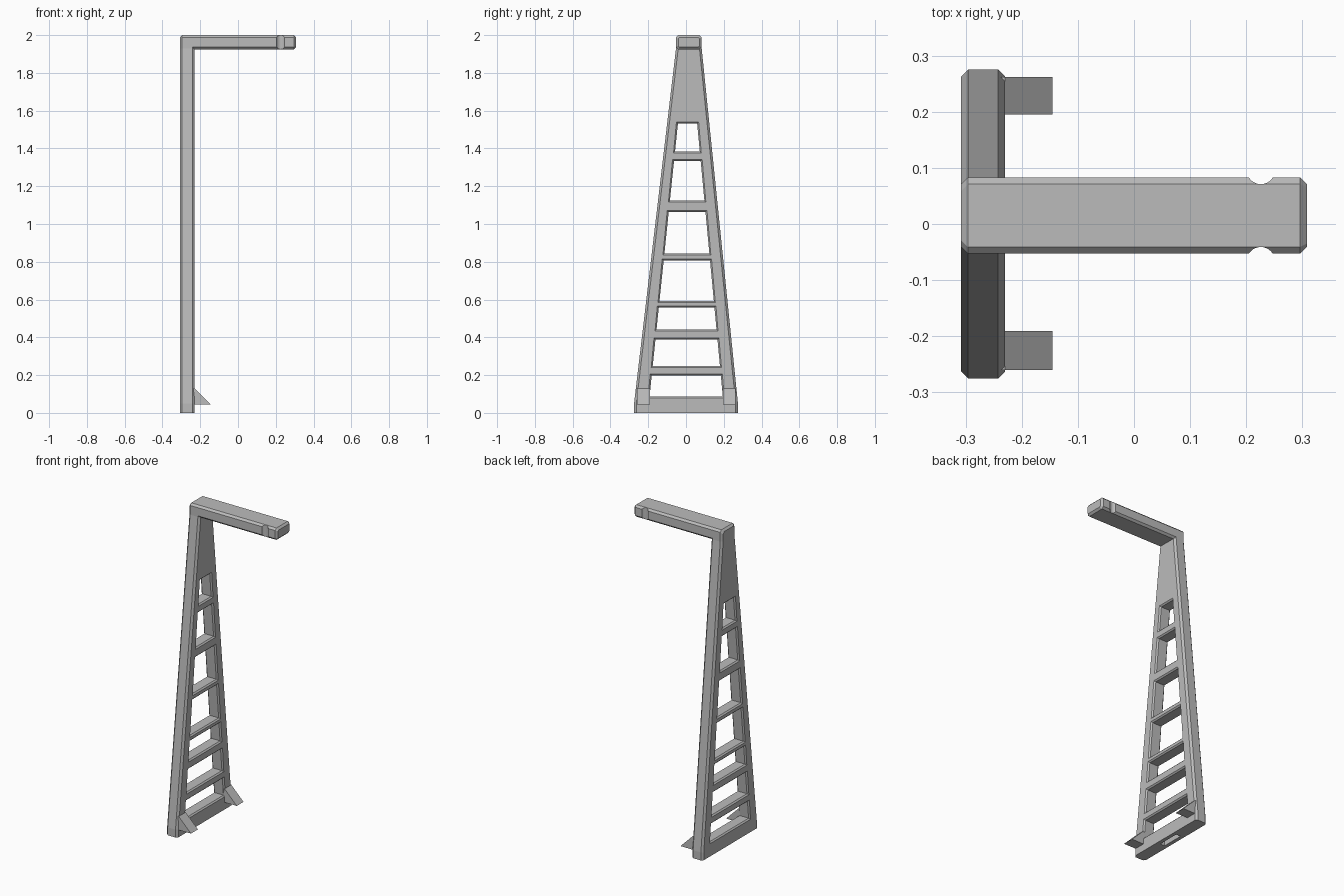
import bpy, bmesh

cube = bpy.data.objects.get("Cube")
if cube:
    bpy.data.objects.remove(cube, do_unlink=True)

grey = bpy.data.materials.new("plain_grey")
grey.use_nodes = True
COLOR = (0.5, 0.5, 0.5, 1)
grey.diffuse_color = COLOR
grey.node_tree.nodes["Principled BSDF"].inputs["Base Color"].default_value = COLOR

BACK, FRONT, C = -0.308, -0.23, 0.012     # tower faces and chamfer size
Y0, Y1, TOP, ARM_Z = -0.053, 0.083, 2.0, 1.925


def loft(bm, sections):
    """Join (x, [(y, z), ...]) sections into a closed solid."""
    rings = [[bm.verts.new((x, y, z)) for y, z in pts] for x, pts in sections]
    for a, b in zip(rings, rings[1:]):
        n = len(a)
        for i in range(n):
            j = (i + 1) % n
            bm.faces.new((a[i], a[j], b[j], b[i]))
    bm.faces.new(rings[0][::-1])
    bm.faces.new(rings[-1])


def finish(bm, name):
    bmesh.ops.recalc_face_normals(bm, faces=bm.faces[:])
    me = bpy.data.meshes.new(name)
    bm.to_mesh(me)
    bm.free()
    me.materials.append(grey)
    ob = bpy.data.objects.new(name, me)
    bpy.context.collection.objects.link(ob)
    return ob


def cut(ob, cutter):
    mod = ob.modifiers.new("cut", "BOOLEAN")
    mod.object = cutter
    mod.operation = "DIFFERENCE"
    mod.solver = "EXACT"
    bpy.context.view_layer.objects.active = ob
    bpy.ops.object.modifier_apply(modifier=mod.name)
    bpy.data.objects.remove(cutter, do_unlink=True)


# Tapered tower with chamfered sides
def tower_profile(inset):
    pts = [(-0.275, 0), (0.275, 0), (0.275, 0.05), (Y1, 1.93), (Y1, TOP - C),
           (Y1 - C, TOP), (Y0 + C, TOP), (Y0, TOP - C), (Y0, 1.93), (-0.275, 0.05)]
    return [(y - inset * (1 if y > 0 else -1), z - (inset if z > 1.95 else 0))
            for y, z in pts]


bm = bmesh.new()
loft(bm, [(BACK, tower_profile(C)), (BACK + C, tower_profile(0)),
          (FRONT - C, tower_profile(0)), (FRONT, tower_profile(C))])
tower = finish(bm, "ladder_tower")


# Windows between the rungs, flared at both faces
def window(z0, z1, grow):
    def left(z): return -0.202 + 0.104 * z - grow
    def right(z): return 0.203 - 0.094 * z + grow
    return [(left(z0), z0 - grow), (right(z0), z0 - grow),
            (right(z1), z1 + grow), (left(z1), z1 + grow)]


bm = bmesh.new()
for z0, z1 in [(0.088, 0.198), (0.248, 0.388), (0.442, 0.558), (0.592, 0.808),
               (0.844, 1.064), (1.124, 1.334), (1.384, 1.532)]:
    wide, tight = window(z0, z1, 0.008), window(z0, z1, 0)
    loft(bm, [(BACK - 0.05, wide), (BACK, wide), (BACK + 0.008, tight),
              (FRONT - 0.008, tight), (FRONT, wide), (FRONT + 0.05, wide)])
# Slot under the base
slot = [(-0.07, -0.05), (0.07, -0.05), (0.07, 0.05), (-0.07, 0.05)]
loft(bm, [(-0.285, slot), (-0.253, slot)])
cut(tower, finish(bm, "window_cutter"))


# Overhanging arm
def arm_profile(i):
    a, b, lo, hi = Y0 + i, Y1 - i, ARM_Z + i, TOP - i
    k = C - i * 0.5
    return [(a + k, lo), (b - k, lo), (b, lo + k), (b, hi - k),
            (b - k, hi), (a + k, hi), (a, hi - k), (a, lo + k)]


bm = bmesh.new()
loft(bm, [(FRONT - C, arm_profile(0)), (0.296, arm_profile(0)), (0.308, arm_profile(C))])
arm = finish(bm, "overhang_arm")

# Rounded grooves near the arm tip
bm = bmesh.new()
for y in (Y0 - 0.013, Y1 + 0.013):
    res = bmesh.ops.create_cone(bm, cap_ends=True, segments=32, radius1=0.025,
                                radius2=0.025, depth=0.3)
    bmesh.ops.translate(bm, verts=res["verts"], vec=(0.226, y, 1.96))
cut(arm, finish(bm, "groove_cutter"))

# Wedge feet
for name, y0, y1 in (("left_foot_wedge", 0.195, 0.262), ("right_foot_wedge", -0.26, -0.191)):
    bm = bmesh.new()
    tri = [(FRONT - C, 0.045), (-0.145, 0.045), (FRONT, 0.13), (FRONT - C, 0.13)]
    ends = [[bm.verts.new((x, y, z)) for x, z in tri] for y in (y0, y1)]
    bm.faces.new(ends[0])
    bm.faces.new(ends[1][::-1])
    for i in range(4):
        j = (i + 1) % 4
        bm.faces.new((ends[0][i], ends[0][j], ends[1][j], ends[1][i]))
    finish(bm, name)
